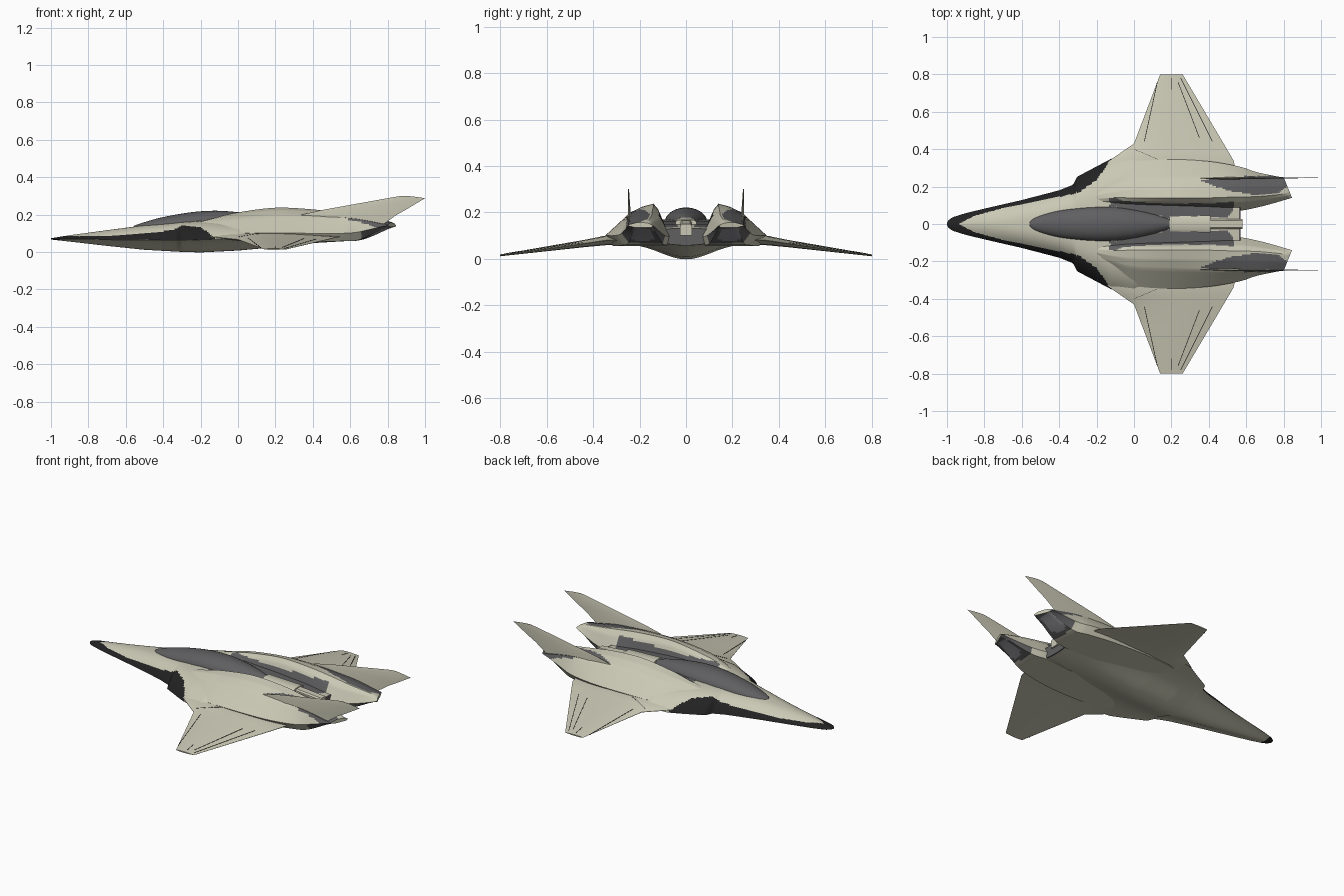
import bpy, bmesh, math

if "Cube" in bpy.data.objects:
    bpy.data.objects.remove(bpy.data.objects["Cube"])


def material(name, rgb):
    m = bpy.data.materials.new(name)
    m.diffuse_color = (*rgb, 1)
    m.use_nodes = True
    m.node_tree.nodes["Principled BSDF"].inputs["Base Color"].default_value = m.diffuse_color
    return m


CREAM, GREY, BLACK, STEEL = range(4)
MATS = [material("cream_paint", (.59, .58, .46)), material("dark_grey", (.115, .115, .12)),
        material("black_edge", (.016, .016, .017)), material("nozzle_steel", (.28, .28, .30))]


def lerp(table, x):
    """Linear lookup in rows (key, value, value...)."""
    if x <= table[0][0]:
        return table[0][1:]
    for a, b in zip(table, table[1:]):
        if x <= b[0]:
            t = (x - a[0]) / (b[0] - a[0])
            return tuple(p + (q - p) * t for p, q in zip(a[1:], b[1:]))
    return table[-1][1:]


def smooth_rows(rows, n):
    """Catmull-Rom interpolation between rows of parameters."""
    out = []
    for i in range(len(rows) - 1):
        p = [rows[max(0, min(len(rows) - 1, i + k))] for k in (-1, 0, 1, 2)]
        for s in range(n):
            t = s / n
            out.append([b + .5 * t * (c - a + t * (2*a - 5*b + 4*c - d + t * (3*(b - c) + d - a)))
                        for a, b, c, d in zip(*p)])
    return out + [list(rows[-1])]


def inside(poly, x, y):
    hit = False
    for (x1, y1), (x2, y2) in zip(poly, poly[1:] + poly[:1]):
        if (y1 > y) != (y2 > y) and x < (x2 - x1) * (y - y1) / (y2 - y1) + x1:
            hit = not hit
    return hit


def split_ring(pts, n):
    """Divide every edge of a closed ring into n pieces."""
    return [tuple(a[k] + (b[k] - a[k]) * s / n for k in range(3))
            for a, b in zip(pts, pts[1:] + pts[:1]) for s in range(n)]


def loft(name, rings, paint=CREAM, mirror=False, angle=32):
    """Skin closed rings, cap both ends, paint faces by constant or rule(centre, normal)."""
    bm = bmesh.new()
    vs = [[bm.verts.new(p) for p in r] for r in rings]
    n = len(rings[0])
    for a, b in zip(vs, vs[1:]):
        for i in range(n):
            j = (i + 1) % n
            bm.faces.new((a[i], a[j], b[j], b[i]))
    bm.faces.new(vs[0])
    bm.faces.new(vs[-1][::-1])
    bmesh.ops.recalc_face_normals(bm, faces=bm.faces)
    bm.normal_update()
    for f in bm.faces:
        f.material_index = paint(f.calc_center_median(), f.normal) if callable(paint) else paint
    me = bpy.data.meshes.new(name)
    bm.to_mesh(me)
    bm.free()
    ob = bpy.data.objects.new(name, me)
    bpy.context.collection.objects.link(ob)
    for m in MATS:
        me.materials.append(m)
    bpy.ops.object.select_all(action='DESELECT')
    ob.select_set(True)
    bpy.context.view_layer.objects.active = ob
    bpy.ops.object.shade_smooth_by_angle(angle=math.radians(angle))
    if mirror:
        mod = ob.modifiers.new("mirror", 'MIRROR')
        mod.use_axis = (False, True, False)
        mod.use_mirror_merge = False
    return ob


# Blended fuselage: half width, then spine / edge / belly heights and top fullness
WIDTH = [(-1, .004), (-.992, .02), (-.97, .036), (-.9, .058), (-.8, .082), (-.6, .128), (-.4, .18),
         (-.325, .21), (-.305, .252), (-.12, .35), (0, .37), (.2, .33), (.57, .25)]
HEIGHT = [(-1, .074, .071, .069, 1.6), (-.9, .09, .07, .058, 1.7), (-.7, .117, .068, .035, 2.2),
          (-.5, .143, .066, .014, 3), (-.3, .16, .064, .003, 4), (-.2, .167, .066, 0, 4),
          (0, .17, .074, .010, 3.5), (.2, .163, .08, .028, 3.5), (.4, .15, .082, .05, 3.5),
          (.57, .13, .085, .06, 3.5)]
EDGE_PAINT = [(-.94, 0), (-.85, .045), (-.7, .085), (-.5, .125), (-.3, .166), (-.2, .235), (-.12, .35)]
VALLEY = [(-.15, .1), (-.1, .125), (.3, .13), (.5, .12), (.53, .08), (.5, .04), (.2, .03), (0, .06)]


def body_ring(x, n=56):
    w, = lerp(WIDTH, x)
    zc, ze, zb, p = lerp(HEIGHT, x)
    s = min(.15, .6 * w)
    us = [-math.cos(math.pi * i / n) * .4 + .6 * (2 * i / n - 1) for i in range(n + 1)]
    top = [(x, u * w, ze + (zc - ze) * (1 - abs(u) ** p)) for u in us]
    low = [(x, u * w, ze - (ze - zb) * math.exp(-(u * w / s) ** 2) * (1 - u ** 4) - .002)
           for u in us[::-1]]
    return top + low


def body_paint(c, n):
    y = abs(c.y)
    if c.x > .565:
        return GREY
    if c.x < -.95 or (c.x < -.12 and n.z > 0 and y > lerp(EDGE_PAINT, c.x)[0]):
        return BLACK
    return GREY if n.z > 0 and inside(VALLEY, c.x, y) else CREAM


loft("fuselage", [body_ring(-1 + 1.57 * i / 190) for i in range(191)], body_paint)

# Engine nacelles: x, outer y z, shoulder y z, peak y z, inner y z, underside z
NACELLE = [(-.25, .17, .125, .155, .14, .13, .148, .10, .14, .12),
           (-.12, .27, .10, .20, .165, .14, .185, .10, .15, .08),
           (0, .33, .10, .23, .182, .14, .212, .095, .15, .06),
           (.2, .345, .103, .24, .198, .14, .237, .09, .14, .055),
           (.4, .335, .10, .245, .195, .14, .228, .08, .12, .055),
           (.55, .31, .10, .25, .185, .145, .207, .07, .10, .058),
           (.66, .28, .108, .25, .175, .147, .19, .09, .10, .066),
           (.8, .255, .135, .248, .152, .16, .168, .128, .13, .122),
           (.845, .25, .142, .245, .148, .17, .155, .14, .143, .135)]
REAR_PANEL = [(.36, .23), (.42, .25), (.8, .26), (.83, .21), (.78, .17), (.65, .155), (.5, .178)]


def nacelle_ring(r):
    x, yo, zo, ys, zs, yp, zp, yi, zi, zb = r
    pts = [(yo, zo), (ys, zs), ((ys + yp) / 2, (zs + zp) / 2 + .006), (yp, zp),
           (yp * .6 + yi * .4, zp * .75 + zi * .25), (yi, zi), (yi + .01, zb), (yo - .03, zb)]
    slant = max(0, x - .6) / .245 * .045
    return split_ring([(x - slant * (y - .14) / .11, y, z) for y, z in pts], 6)


def nacelle_paint(c, n):
    if n.z < -.2 and c.x > .66:
        return STEEL if .68 < c.x < .81 and .145 < c.y < .23 else GREY
    if n.z > .1 and inside(REAR_PANEL, c.x, c.y):
        return GREY
    if n.y < -.3 and n.z > -.1 and -.13 < c.x < .53 and c.z < .19:
        return GREY
    return CREAM


loft("engine_nacelle", [nacelle_ring(r) for r in smooth_rows(NACELLE, 9)], nacelle_paint, True, 35)

# Wings: y, leading x, trailing x, mid height, half thickness
WING = [(.22, -.25, .56, .084, .022), (.34, -.13, .532, .08, .021), (.43, 0, .479, .067, .016),
        (.8, .14, .26, .015, .004)]
FOIL = [(0, .06), (.08, .5), (.3, 1), (.6, .85), (1, .06)]


def wing_point(y, f, side):
    a, b, z, h = lerp(WING, y)
    return (a + (b - a) * f, y, z + side * h * lerp(FOIL, f)[0])


FR = [0, .04, .08, .18, .3, .45, .6, .8, 1]
loft("wing", [[wing_point(y, f, 1) for f in FR] + [wing_point(y, f, -1) for f in FR[::-1]]
              for y in (.22, .28, .34, .385, .43, .55, .68, .8)], CREAM, True, 25)

# Thin panel seams lying on the wing
SEAMS = [((.125, .76), (.055, .44)), ((.235, .76), (.35, .46)), ((.25, .78), (.42, .44)),
         ((.2, .78), (.2, .72)), ((0, .40), (.13, .345))]
for (x1, y1), (x2, y2) in SEAMS:
    rings = []
    for i in range(13):
        x, y = x1 + (x2 - x1) * i / 12, y1 + (y2 - y1) * i / 12
        a, b, _, _ = lerp(WING, y)
        z = wing_point(y, (x - a) / (b - a), 1)[2]
        rings.append([(x - .0018, y, z - .002), (x + .0018, y, z - .002),
                      (x + .0018, y, z + .001), (x - .0018, y, z + .001)])
    loft("wing_seam", rings, BLACK, True)

# Canopy: x, half width, top height
CANOPY = [(-.56, .008, .138), (-.545, .028, .145), (-.5, .047, .16), (-.4, .072, .187),
          (-.25, .089, .213), (-.12, .091, .221), (0, .077, .213), (.12, .05, .195), (.225, .014, .168)]
loft("canopy", [[(x, -w * math.cos(math.pi * i / 20),
                  lerp(HEIGHT, x)[0] - .012 + (z - lerp(HEIGHT, x)[0] + .012) * math.sin(math.pi * i / 20))
                 for i in range(21)] for x, w, z in smooth_rows(CANOPY, 6)], GREY, angle=50)

# Spine fairing behind the canopy
for name, x1, x2, w1, w2, z1, z2 in (("spine_front", .19, .41, .04, .046, .178, .168),
                                     ("spine_rear", .40, .58, .026, .026, .165, .15)):
    loft(name, [[(x, -w, .1), (x, -w, z - .008), (x, -w * .7, z), (x, w * .7, z), (x, w, z - .008), (x, w, .1)]
                for x, w, z in ((x1, w1, z1), (x2, w2, z2))])

# Tail fins: height, leading x, trailing x, y, half thickness
FIN = [(.15, .34, .78, .243, .008), (.2, .34, .85, .244, .006), (.225, .45, .895, .245, .005),
       (.288, .8, .997, .247, .0025), (.30, .87, .96, .248, .002)]
loft("tail_fin", [[(a, y, z), (a * .7 + b * .3, y + h, z), (b, y, z), (a * .7 + b * .3, y - h, z)]
                  for z, a, b, y, h in FIN[:3]] +
     [[(.8, .247, .288), (.86, .2495, .288), (1, .247, .288), (.86, .2445, .288)],
      [(.87, .248, .30), (.89, .2495, .30), (.93, .248, .298), (.89, .2465, .30)]], CREAM, True, 20)
